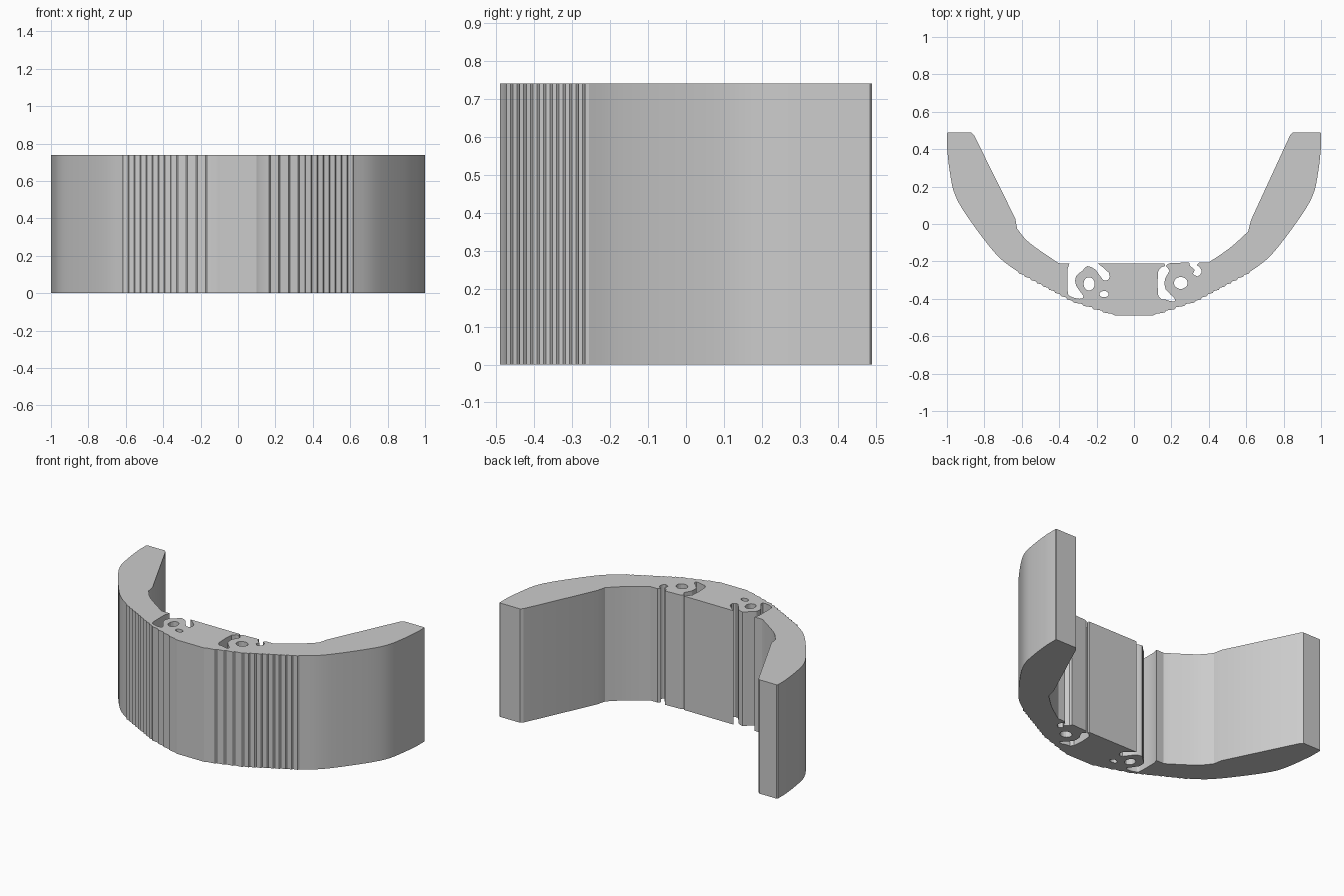
import bpy
import math
from mathutils import Vector

HEIGHT = 0.74

# Remove the default object
if "Cube" in bpy.data.objects:
    bpy.data.objects.remove(bpy.data.objects["Cube"], do_unlink=True)

# Single grey material
grey = bpy.data.materials.new("plain grey")
grey.use_nodes = True
colour = (0.6, 0.6, 0.6, 1.0)
grey.diffuse_color = colour
grey.node_tree.nodes["Principled BSDF"].inputs["Base Color"].default_value = colour


def mirror(points):
    """Mirror an outline across x = 0 and reverse its direction."""
    return [(-x, y) for x, y in reversed(points)]


def rounded(points, steps=4):
    """Smooth curve through the points, keeping both ends."""
    pts = [Vector(p) for p in points]
    pts = [pts[0]] + pts + [pts[-1]]
    out = []
    for a, b, c, d in zip(pts, pts[1:], pts[2:], pts[3:]):
        for i in range(steps):
            t = i / steps
            p = b + (c - a) * (t / 2) + (a * 2 - b * 5 + c * 4 - d) * (t * t / 2)
            p += (b * 3 - a - c * 3 + d) * (t ** 3 / 2)
            out.append(tuple(p))
    return out + [tuple(points[-1])]


def stepped(start, end, count):
    """Slope broken into shallow treads and steep risers."""
    a, b = Vector(start), Vector(end)
    out = []
    for i in range(count):
        p, q = a.lerp(b, i / count), a.lerp(b, (i + 1) / count)
        out += [tuple(p), (p.x + (q.x - p.x) * 0.85, p.y + (q.y - p.y) * 0.4)]
    return out


def ellipse(x, y, rx, ry, count=14):
    """Closed loop for a through hole."""
    angles = [math.tau * i / count for i in range(count)]
    return [(x + rx * math.cos(a), y + ry * math.sin(a)) for a in angles]


# Outer face, from the middle of the front round to the tip of the left arm
outer_half = (
    [(0.1, -0.49)]
    + stepped((0.12, -0.48), (0.33, -0.41), 4)
    + stepped((0.33, -0.41), (0.62, -0.255), 9)
    + rounded([(0.62, -0.255), (0.73, -0.17), (0.87, 0.01), (0.955, 0.15),
               (0.985, 0.28), (1, 0.41)])
    + [(1, 0.485), (0.995, 0.49)]
)

# Inner faces of the two arms
left_inner = [(0.85, 0.49), (0.835, 0.475), (0.625, 0.02), (0.61, -0.04)] + rounded(
    [(0.6, -0.05), (0.51, -0.13), (0.4, -0.205)]) + [(0.35, -0.205)]
right_inner = [(-0.345, -0.21), (-0.4, -0.21)] + rounded(
    [(-0.41, -0.205), (-0.56, -0.1), (-0.625, -0.025)]) + [
    (-0.635, 0.03), (-0.855, 0.475), (-0.87, 0.49)]

# Winding slots that separate the hinge knuckles from the centre block
left_outer_slot = rounded([
    (0.335, -0.22), (0.355, -0.235), (0.36, -0.26), (0.34, -0.28),
    (0.315, -0.265), (0.325, -0.245), (0.3, -0.225), (0.295, -0.205)], 2)
left_inner_slot = rounded([
    (0.19, -0.21), (0.17, -0.225), (0.19, -0.25), (0.165, -0.295),
    (0.17, -0.35), (0.215, -0.395), (0.215, -0.415), (0.17, -0.405),
    (0.13, -0.385), (0.13, -0.25), (0.165, -0.225), (0.16, -0.21)], 2)
right_slot = rounded([
    (-0.195, -0.21), (-0.135, -0.26), (-0.135, -0.295), (-0.165, -0.3),
    (-0.205, -0.245), (-0.25, -0.225), (-0.275, -0.25), (-0.31, -0.28),
    (-0.31, -0.33), (-0.27, -0.385), (-0.29, -0.4), (-0.345, -0.385),
    (-0.355, -0.35), (-0.355, -0.24)], 2)

outline = (outer_half + left_inner + left_outer_slot + left_inner_slot
           + right_slot + right_inner + mirror(outer_half))

# Pin holes through the knuckles
holes = [
    ellipse(-0.24, -0.32, 0.03, 0.036),
    ellipse(-0.16, -0.375, 0.025, 0.017),
    ellipse(0.25, -0.315, 0.037, 0.032),
]

# Solid curved band extruded from the profile
curve = bpy.data.curves.new("curved_band", "CURVE")
curve.dimensions = "2D"
curve.fill_mode = "BOTH"
curve.extrude = HEIGHT / 2
for loop in [outline] + holes:
    spline = curve.splines.new("POLY")
    spline.points.add(len(loop) - 1)
    for point, (x, y) in zip(spline.points, loop):
        point.co = (x, y, 0, 1)
    spline.use_cyclic_u = True
curve.materials.append(grey)

band = bpy.data.objects.new("curved_band", curve)
bpy.context.collection.objects.link(band)
band.location.z = HEIGHT / 2
bpy.ops.object.select_all(action="DESELECT")
band.select_set(True)
bpy.context.view_layer.objects.active = band
bpy.ops.object.convert(target="MESH")
bpy.ops.object.shade_smooth_by_angle(angle=math.radians(20))
